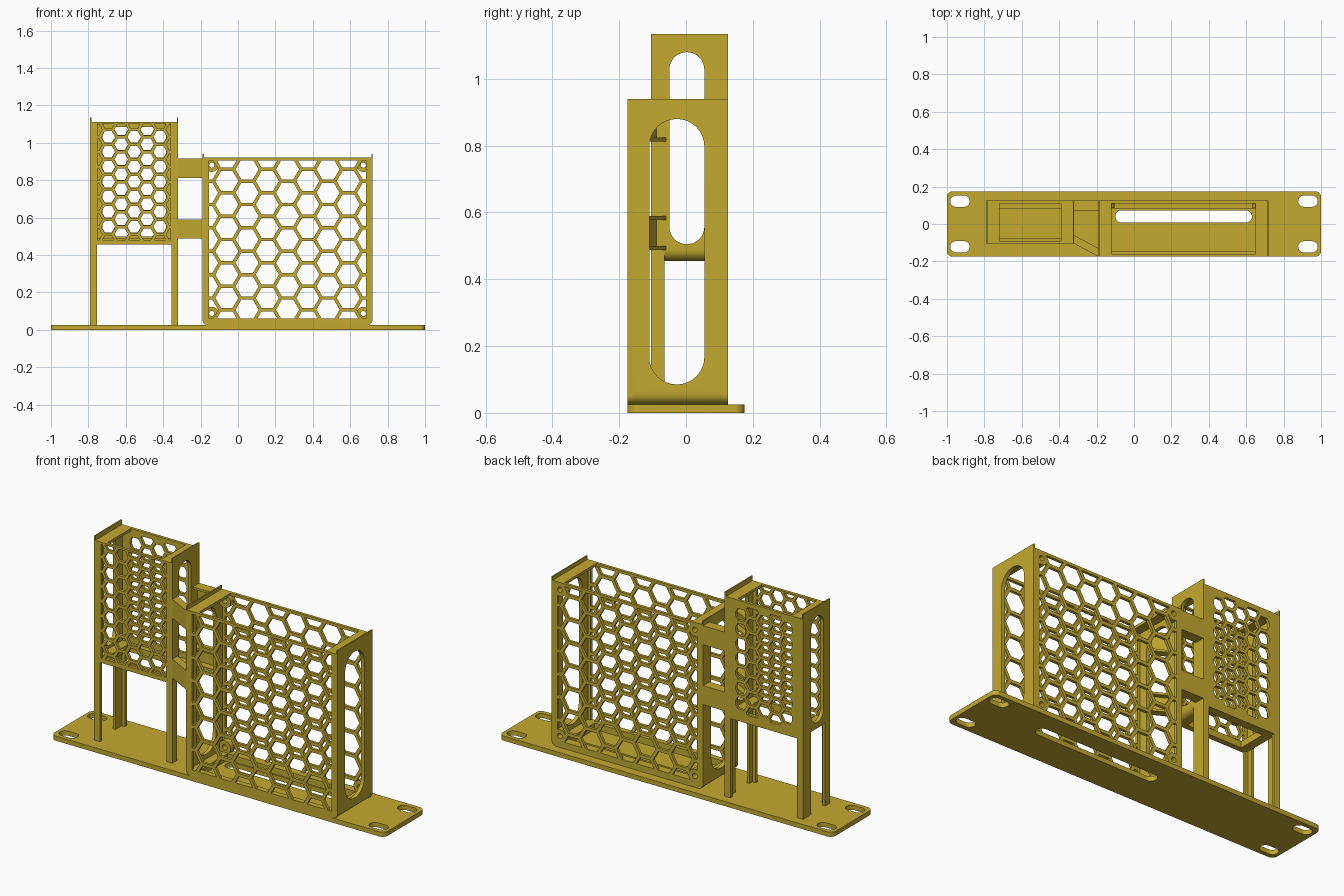
import bpy, bmesh, math

if "Cube" in bpy.data.objects:
    bpy.data.objects.remove(bpy.data.objects["Cube"])

gold = bpy.data.materials.new("mustard_plastic")
gold.diffuse_color = (0.55, 0.40, 0.03, 1)
gold.use_nodes = True
gold.node_tree.nodes["Principled BSDF"].inputs["Base Color"].default_value = gold.diffuse_color


def prism(name, polys, axis, a, b):
    """Extrude 2D polygons along an axis from a to b."""
    place = {'x': lambda u, v, w: (w, u, v),
             'y': lambda u, v, w: (u, w, v),
             'z': lambda u, v, w: (u, v, w)}[axis]
    bm = bmesh.new()
    for pts in polys:
        n = len(pts)
        lo = [bm.verts.new(place(u, v, a)) for u, v in pts]
        hi = [bm.verts.new(place(u, v, b)) for u, v in pts]
        bm.faces.new(lo)
        bm.faces.new(hi[::-1])
        for i in range(n):
            j = (i + 1) % n
            bm.faces.new((lo[i], hi[i], hi[j], lo[j]))
    bmesh.ops.recalc_face_normals(bm, faces=bm.faces)
    mesh = bpy.data.meshes.new(name)
    bm.to_mesh(mesh)
    bm.free()
    mesh.materials.append(gold)
    obj = bpy.data.objects.new(name, mesh)
    bpy.context.collection.objects.link(obj)
    return obj


def boolean(obj, tool, op='DIFFERENCE'):
    """Apply a boolean and delete the tool."""
    mod = obj.modifiers.new("cut", 'BOOLEAN')
    mod.object, mod.operation, mod.solver = tool, op, 'EXACT'
    dg = bpy.context.evaluated_depsgraph_get()
    obj.data = bpy.data.meshes.new_from_object(obj.evaluated_get(dg))
    obj.modifiers.clear()
    bpy.data.objects.remove(tool)


def rect(u0, u1, v0, v1):
    return [(u0, v0), (u1, v0), (u1, v1), (u0, v1)]


def arc(cx, cy, r, a0, a1, n=8):
    return [(cx + r * math.cos(math.radians(a0 + (a1 - a0) * i / n)),
             cy + r * math.sin(math.radians(a0 + (a1 - a0) * i / n))) for i in range(n + 1)]


def rounded(u0, u1, v0, v1, r):
    r = min(r, (u1 - u0) / 2 - 1e-4, (v1 - v0) / 2 - 1e-4)
    return (arc(u0 + r, v0 + r, r, 180, 270) + arc(u1 - r, v0 + r, r, 270, 360)
            + arc(u1 - r, v1 - r, r, 0, 90) + arc(u0 + r, v1 - r, r, 90, 180))


def clip(poly, box):
    """Clip a convex polygon to a rectangle."""
    for k, lim, s in ((0, box[0], 1), (0, box[1], -1), (1, box[2], 1), (1, box[3], -1)):
        out = []
        for i, p in enumerate(poly):
            q = poly[i - 1]
            dp, dq = s * (p[k] - lim), s * (q[k] - lim)
            if dp * dq < 0:
                t = dq / (dq - dp)
                out.append((q[0] + (p[0] - q[0]) * t, q[1] + (p[1] - q[1]) * t))
            if dp >= 0:
                out.append(p)
        poly = out
        if not poly:
            break
    return poly


def hex_cells(box, pitch, bar):
    """Honeycomb openings clipped to a rectangle."""
    cx, cz = (box[0] + box[1]) / 2, (box[2] + box[3]) / 2
    r = (pitch - bar) / math.sqrt(3)
    cells = []
    for i in range(-8, 9):
        for j in range(-8, 9):
            x = cx + i * pitch * math.sqrt(3) / 2
            z = cz + (j + 0.5 * (i % 2)) * pitch
            cell = clip([(x + r * math.cos(k * math.pi / 3), z + r * math.sin(k * math.pi / 3))
                         for k in range(6)], box)
            if len(cell) > 2 and all(max(p[k] for p in cell) - min(p[k] for p in cell) > 0.01
                                     for k in (0, 1)):
                cells.append(cell)
    return cells


WALL, PANEL, LIP, FLANGE = 0.02, 0.015, 0.007, 0.07


def bottom(x0, x1, z0, r):
    if r == 0:
        return [(x0, z0), (x1, z0)]
    return arc(x0 + r, z0 + r, r, 180, 270) + arc(x1 - r, z0 + r, r, 270, 360)


def cage(name, x0, x1, y0, y1, z0, z1, lip, r_panel, front, back, pitch, bar, slot):
    """Open-topped holder with honeycomb front and back and slotted sides."""
    top = [(x1, lip), (x1 - LIP, lip), (x1 - LIP, z1)]
    end = [(x0 + LIP, z1), (x0 + LIP, lip), (x0, lip)]
    panels = []
    for side, box, a in (("front", front, y0), ("back", back, y1 - PANEL)):
        p = prism(f"{name}_{side}_panel", [bottom(x0, x1, z0, r_panel) + top + end],
                  'y', a, a + PANEL)
        boolean(p, prism("cutter", hex_cells(box, pitch, bar), 'y', a - 0.1, a + 0.1))
        panels.append(p)
    # side walls, floor and top flanges as one section
    zi, zf, f = z0 + 0.035, z1 - 0.015, FLANGE
    inner = [(x1 - f, z1), (x1 - f, zf), (x1 - WALL, zf), (x1 - WALL, zi),
             (x0 + WALL, zi), (x0 + WALL, zf), (x0 + f, zf), (x0 + f, z1)]
    shell = prism(f"{name}_walls", [bottom(x0, x1, z0, 0.034) + top + inner + end],
                  'y', y0 + PANEL, y1 - PANEL)
    boolean(shell, prism("cutter", [rounded(*slot, 1)], 'x', x0 - 0.1, x1 + 0.1))
    boolean(shell, prism("cutter", [rect(x0 + f, x1 - f, y0 + 0.03, y1 - 0.045)],
                         'z', z0 - 0.01, zi + 0.01))
    return panels


# Base plate with mounting slots and a long opening
plate = prism("base_plate", [rounded(-1, 1, -0.175, 0.175, 0.03)], 'z', 0, 0.025)
holes = [rounded(s * 0.93 - 0.052, s * 0.93 + 0.052, t * 0.122 - 0.03, t * 0.122 + 0.03, 0.03)
         for s in (-1, 1) for t in (-1, 1)]
holes.append(rounded(-0.10, 0.63, 0.008, 0.073, 1))
boolean(plate, prism("cutter", holes, 'z', -0.1, 0.1))

# Large holder
big = cage("large_holder", -0.19, 0.72, -0.175, 0.125, 0.025, 0.92, 0.94, 0.03,
           (-0.155, 0.685, 0.06, 0.905), (-0.155, 0.685, 0.06, 0.905), 0.125, 0.018,
           (-0.11, 0.055, 0.085, 0.88))
# Screw bosses in the back corners of the large holder
centres = [(x, z) for x in (-0.14, 0.67) for z in (0.087, 0.88)]
boolean(big[1], prism("boss", [arc(x, z, 0.036, 0, 345, 23) for x, z in centres],
                      'y', 0.085, 0.1249), 'UNION')
boolean(big[1], prism("cutter", [arc(x, z, 0.014, 0, 345, 23) for x, z in centres],
                      'y', 0.0, 0.2))

# Small raised holder
cage("small_holder", -0.79, -0.32, -0.105, 0.125, 0.455, 1.11, 1.135, 0,
     (-0.75, -0.36, 0.48, 1.10), (-0.725, -0.385, 0.50, 1.085), 0.08, 0.016,
     (-0.05, 0.055, 0.505, 1.08))

# Angle-section legs under the small holder
for side, x, s in (("left", -0.79, 1), ("right", -0.32, -1)):
    for end, y, t, depth in (("front", -0.105, 1, 0.04), ("back", 0.125, -1, 0.07)):
        w, k = 0.035, 0.016
        prism(f"{side}_{end}_leg", [[(x, y), (x + s * w, y), (x + s * w, y + t * k),
                                     (x + s * k, y + t * k), (x + s * k, y + t * depth),
                                     (x, y + t * depth)]], 'z', 0.02, 0.49)

# Channel struts joining the two holders
for level, z0, z1 in (("lower", 0.487, 0.59), ("upper", 0.812, 0.915)):
    for end, ya, yb, t, depth in (("front", -0.105, -0.175, 1, 0.045),
                                  ("back", 0.125, 0.125, -1, 0.055)):
        for part, d, a, b in (("web", 0.016, z0, z1), ("bottom_flange", depth, z0, z0 + 0.012),
                              ("top_flange", depth, z1 - 0.012, z1)):
            prism(f"{level}_{end}_strut_{part}",
                  [[(-0.32, ya), (-0.19, yb), (-0.19, yb + t * d), (-0.32, ya + t * d)]],
                  'z', a, b)

# Smooth the rounded edges only
for obj in bpy.context.collection.objects:
    obj.select_set(True)
    bpy.context.view_layer.objects.active = obj
bpy.ops.object.shade_smooth_by_angle(angle=math.radians(30))
